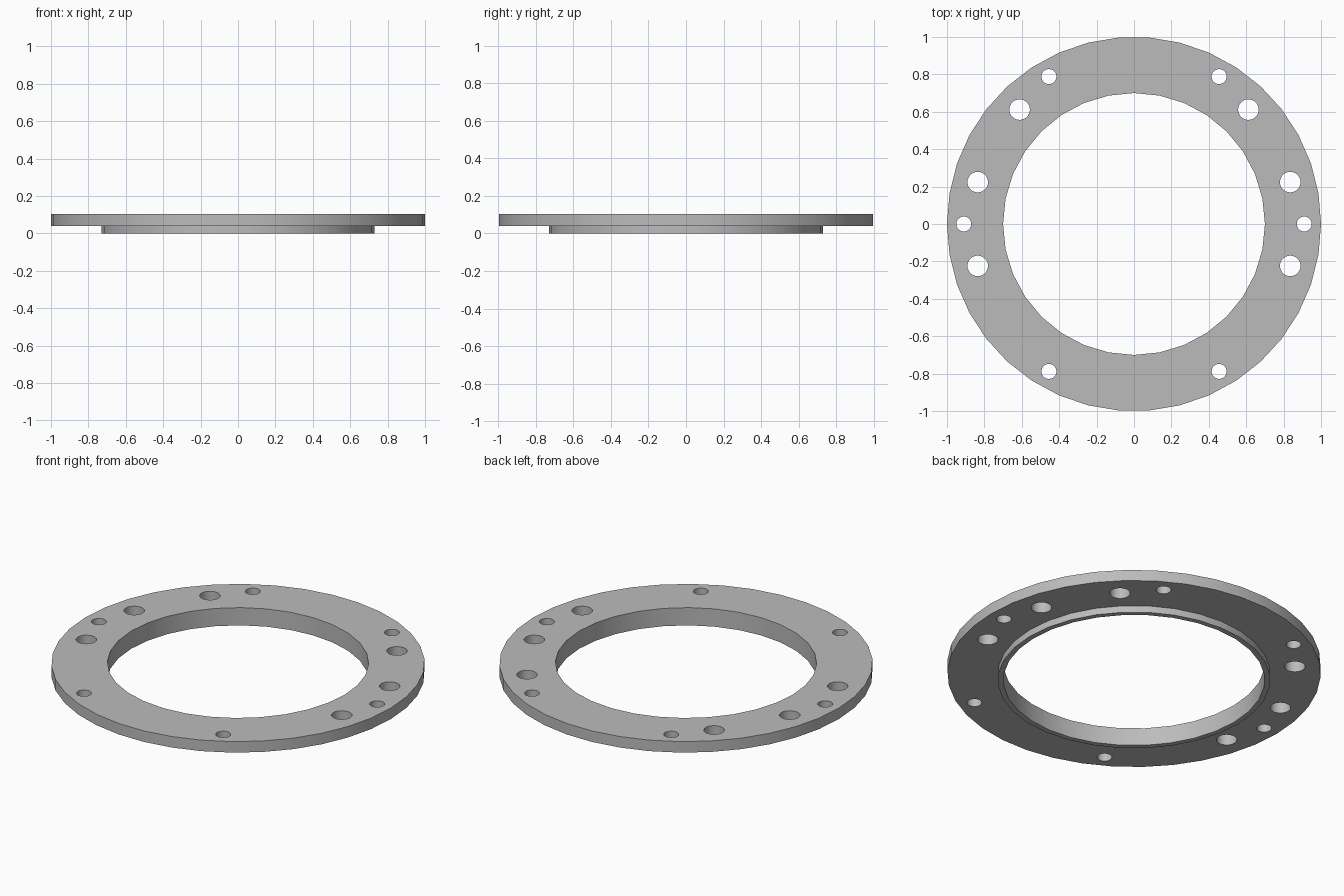
import bpy
from math import cos, sin, radians

if "Cube" in bpy.data.objects:
    bpy.data.objects.remove(bpy.data.objects["Cube"], do_unlink=True)

HEIGHT, LIP = 0.105, 0.04

grey = bpy.data.materials.new("plain grey")
grey.use_nodes = True
colour = (0.5, 0.5, 0.5, 1)
grey.diffuse_color = colour
grey.node_tree.nodes["Principled BSDF"].inputs["Base Color"].default_value = colour


def cylinder(name, radius, z0, z1, sides, x=0, y=0):
    """Upright prism with its first corner on the +x axis."""
    bpy.ops.mesh.primitive_cylinder_add(
        vertices=sides, radius=radius, depth=z1 - z0,
        location=(x, y, (z0 + z1) / 2), rotation=(0, 0, radians(90)))
    ob = bpy.context.object
    bpy.ops.object.transform_apply(location=True, rotation=True, scale=True)
    ob.name = name
    ob.data.materials.append(grey)
    return ob


def combine(target, tool, operation):
    """Apply a boolean and remove the tool object."""
    bpy.context.view_layer.objects.active = target
    mod = target.modifiers.new("boolean", 'BOOLEAN')
    mod.operation = operation
    mod.solver = 'EXACT'
    mod.object = tool
    bpy.ops.object.modifier_apply(modifier=mod.name)
    bpy.data.objects.remove(tool, do_unlink=True)


# Wide flange with a narrow locating lip underneath
flange = cylinder("flange_ring", 1.0, LIP, HEIGHT, 38)
combine(flange, cylinder("lip", 0.73, 0, LIP + 0.03, 32), 'UNION')

# Central bore
combine(flange, cylinder("bore", 0.7, -0.1, 0.3, 32), 'DIFFERENCE')

# Six small bolt holes and six large holes: (radius, pitch radius, angles)
patterns = [
    (0.04, 0.91, range(0, 360, 60)),
    (0.055, 0.865, (-15, 15, 45, 135, 165, 195)),
]
for radius, pitch, angles in patterns:
    for a in map(radians, angles):
        hole = cylinder("hole", radius, -0.1, 0.3, 28, pitch * cos(a), pitch * sin(a))
        combine(flange, hole, 'DIFFERENCE')

# Smooth round walls, sharp rims
bpy.ops.object.select_all(action='DESELECT')
flange.select_set(True)
bpy.context.view_layer.objects.active = flange
bpy.ops.object.shade_smooth_by_angle(angle=radians(30))
